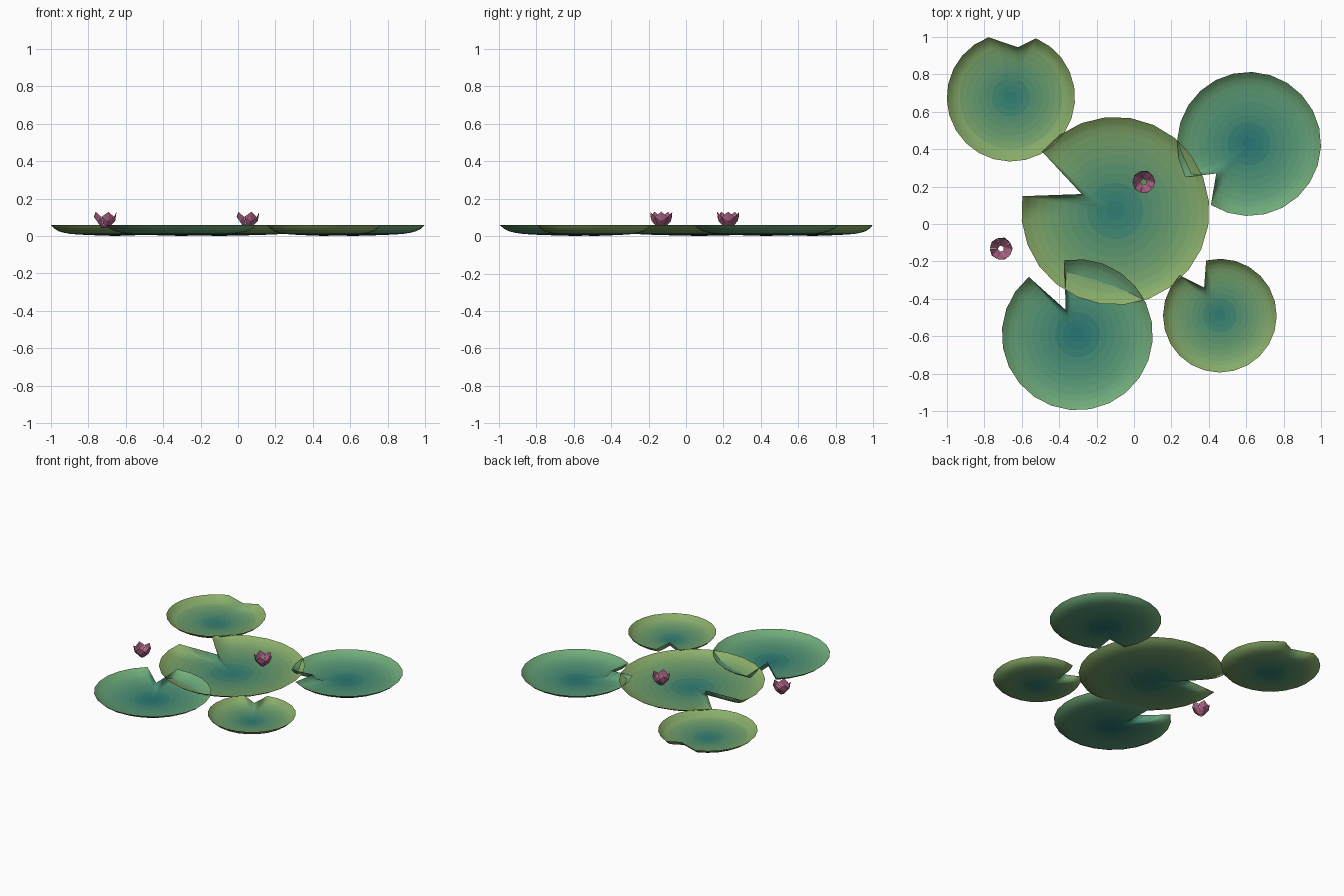
import bpy, bmesh
from math import sin, cos, radians, hypot, ceil

if "Cube" in bpy.data.objects:
    bpy.data.objects.remove(bpy.data.objects["Cube"])

STEPS = 12  # colour bands from pad centre to rim


def material(name, srgb):
    m = bpy.data.materials.new(name)
    m.diffuse_color = (*[c ** 2.2 for c in srgb], 1)  # screen colour to linear
    m.use_nodes = True
    m.node_tree.nodes["Principled BSDF"].inputs["Base Color"].default_value = m.diffuse_color
    return m


def gradient(name, inner, outer):
    return [material(f"{name}_{i}", [a + (b - a) * i / (STEPS - 1) for a, b in zip(inner, outer)])
            for i in range(STEPS)]


def finish(bm, name, mats, smooth):
    me = bpy.data.meshes.new(name)
    bm.to_mesh(me)
    bm.free()
    for m in mats:
        me.materials.append(m)
    for p in me.polygons:
        p.use_smooth = smooth
    ob = bpy.data.objects.new(name, me)
    bpy.context.collection.objects.link(ob)
    return ob


# Dish profile: (scale of the outline, height)
PROFILE = [(0.1, 0.002), (0.2, 0.003), (0.3, 0.004), (0.4, 0.006), (0.5, 0.007), (0.6, 0.009),
           (0.7, 0.012), (0.8, 0.018), (0.88, 0.026), (0.95, 0.041), (1.0, 0.06)]


def lily_pad(name, cx, cy, r, a0, a1, apex, mats):
    """Dish whose outline is an arc from a0 round to a1, closed by a notch point."""
    n = ceil((a1 - a0) / 15)
    outline = [(r * cos(radians(a0 + (a1 - a0) * i / n)),
                r * sin(radians(a0 + (a1 - a0) * i / n))) for i in range(n + 1)]
    ax, ay = apex[0] - cx, apex[1] - cy
    ends = outline[-1], outline[0]
    # subdivide both notch sides so the colour stays radial
    for t in (1 / 3, 2 / 3, 1):
        outline.append((ends[0][0] + (ax - ends[0][0]) * t, ends[0][1] + (ay - ends[0][1]) * t))
    for t in (1 / 3, 2 / 3):
        outline.append((ax + (ends[1][0] - ax) * t, ay + (ends[1][1] - ay) * t))
    bm = bmesh.new()
    rings = [[bm.verts.new((cx + x * s, cy + y * s, z)) for x, y in outline] for s, z in PROFILE]
    mid = bm.verts.new((cx, cy, 0))
    k = len(outline)
    for i in range(k):
        j = (i + 1) % k
        bm.faces.new((mid, rings[0][i], rings[0][j]))
        for a, b in zip(rings, rings[1:]):
            bm.faces.new((a[i], b[i], b[j], a[j]))
    for f in bm.faces:
        c = f.calc_center_median()
        f.material_index = min(STEPS - 1, int(hypot(c.x - cx, c.y - cy) / r * STEPS))
    return finish(bm, name, mats, True)


def flower(name, cx, cy, mats):
    """Five pointed petals, each folded along its middle."""
    bm = bmesh.new()
    for p in range(5):
        a = radians(72 * p)

        def v(rad, side, z):
            return bm.verts.new((cx + rad * cos(a) - side * sin(a),
                                 cy + rad * sin(a) + side * cos(a), z))
        bl, br = v(0.014, -0.010, 0.042), v(0.014, 0.010, 0.042)
        keel = v(0.054, 0, 0.080)
        left, right = v(0.049, -0.034, 0.103), v(0.049, 0.034, 0.103)
        tip = v(0.062, 0, 0.13)
        for f in ((bl, keel, left), (bl, br, keel), (br, right, keel),
                  (keel, tip, left), (keel, right, tip)):
            bm.faces.new(f)
    bm.normal_update()
    bmesh.ops.reverse_faces(bm, faces=[f for f in bm.faces if f.normal.z < 0])
    return finish(bm, name, mats, False)


teal = (0.20, 0.49, 0.45)
yellowish = gradient("pad_yellow_green", teal, (0.55, 0.68, 0.41))
bluish = gradient("pad_blue_green", (0.17, 0.46, 0.45), (0.45, 0.67, 0.47))
pink = material("petal_pink", (0.66, 0.38, 0.51))

# Pads: centre, radius, arc start and end angle, notch point
lily_pad("centre_pad", -0.10, 0.07, 0.503, 171, 501, (-0.28, 0.16), yellowish)
lily_pad("back_right_pad", 0.615, 0.428, 0.385, 238, 567.5, (0.44, 0.27), bluish)
lily_pad("back_left_pad", -0.658, 0.677, 0.343, 110.5, 427, (-0.62, 0.945), yellowish)
lily_pad("front_left_pad", -0.303, -0.592, 0.404, 130, 460, (-0.365, -0.46), bluish)
lily_pad("front_right_pad", 0.459, -0.49, 0.304, 135, 464, (0.375, -0.34), yellowish)

# Flowers
flower("centre_flower", 0.052, 0.225, [pink])
flower("left_flower", -0.711, -0.132, [pink])
